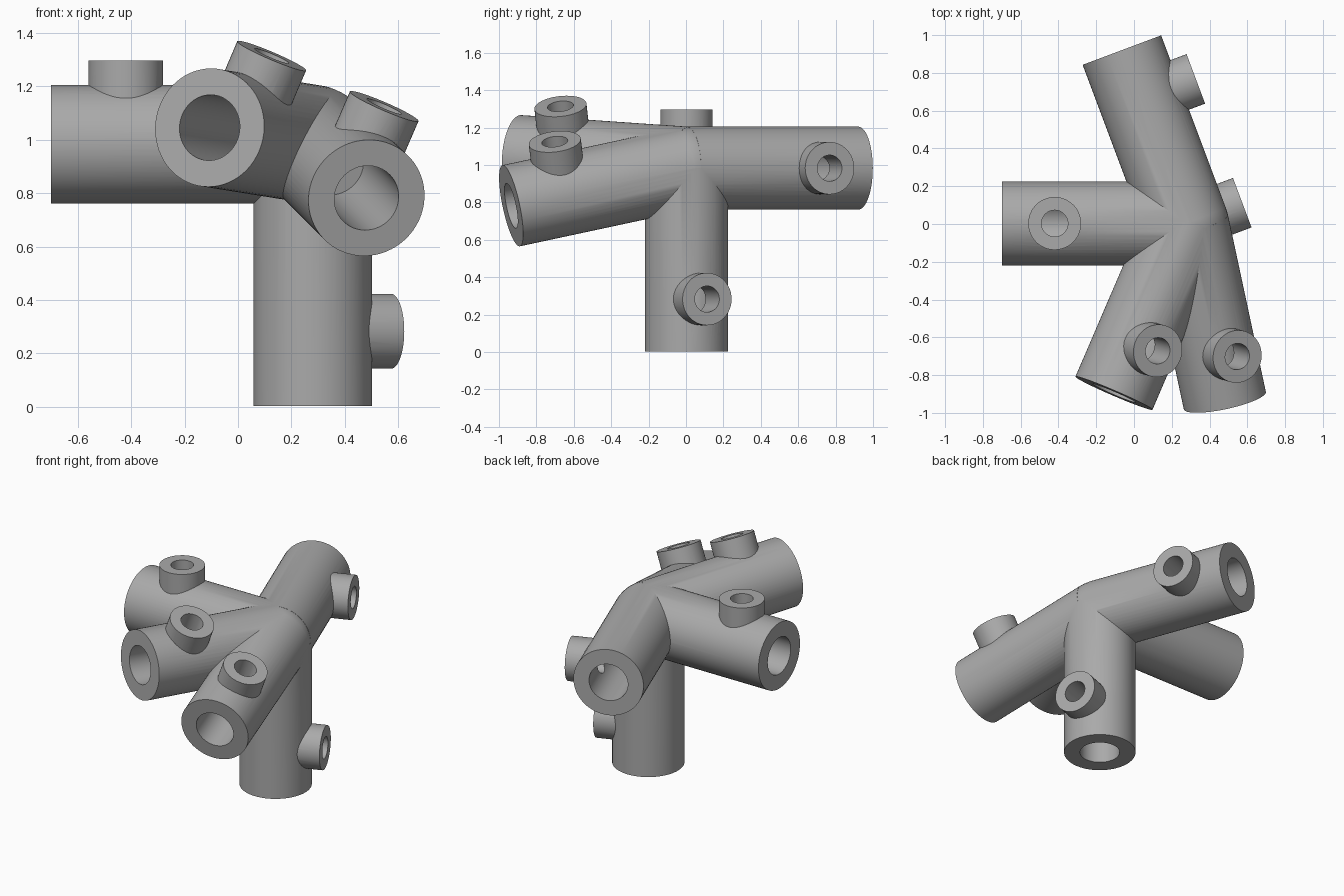
import bpy
from mathutils import Vector

cube = bpy.data.objects.get("Cube")
if cube:
    bpy.data.objects.remove(cube, do_unlink=True)

NODE = Vector((0.28, 0.003, 0.983))
ARM_R, BORE_R, ARM_LEN, BORE_DEPTH = 0.222, 0.123, 0.98, 0.64
BOSS_R, BOSS_BORE_R, BOSS_LEN, BOSS_AT = 0.14, 0.07, 0.313, 0.70

# name: (arm direction, direction its set screw boss points)
ARMS = {
    "post": ((0, 0, -1), (0.937, 0.351, 0)),
    "side": ((-1, 0, 0), (0, 0, 1)),
    "back": ((-0.351, 0.936, 0), (0.937, 0.351, 0)),
    "front_right": ((-0.394, -0.917, 0.0635), (0.126, -0.025, 0.288)),
    "front_left": ((0.205, -0.957, -0.205), (0.122, -0.03, 0.285)),
}

grey = bpy.data.materials.new("plain_grey")
grey.use_nodes = True
grey.diffuse_color = (0.4, 0.4, 0.4, 1)
grey.node_tree.nodes["Principled BSDF"].inputs["Base Color"].default_value = (0.4, 0.4, 0.4, 1)


def rod(name, start, end, radius, sides=64):
    axis = end - start
    bpy.ops.mesh.primitive_cylinder_add(
        vertices=sides, radius=radius, depth=axis.length, location=(start + end) / 2,
        rotation=axis.to_track_quat("Z", "Y").to_euler())
    obj = bpy.context.object
    obj.name = name
    obj.data.materials.append(grey)
    return obj


def combine(target, tool, operation):
    mod = target.modifiers.new(operation.lower(), "BOOLEAN")
    mod.operation, mod.solver, mod.object = operation, "EXACT", tool
    bpy.context.view_layer.objects.active = target
    bpy.ops.object.modifier_apply(modifier=mod.name)
    bpy.data.objects.remove(tool, do_unlink=True)


# Rounded core where the arms meet
bpy.ops.mesh.primitive_uv_sphere_add(segments=64, ring_count=32, radius=ARM_R - 0.001, location=NODE)
hub = bpy.context.object
hub.name = "tube_connector"
hub.data.materials.append(grey)

# Arms and bosses are joined first, so the bores cut through everything
solids, bores = [], []
for name, (along, out) in ARMS.items():
    along = Vector(along).normalized()
    out = Vector(out)
    out = (out - along * out.dot(along)).normalized()
    end = NODE + along * ARM_LEN
    seat = NODE + along * BOSS_AT
    tip = seat + out * BOSS_LEN
    solids.append(rod(name + "_arm", NODE, end, ARM_R))
    solids.append(rod(name + "_boss", seat, tip, BOSS_R, 48))
    bores.append(rod(name + "_bore", end - along * BORE_DEPTH, end + along * 0.05, BORE_R))
    bores.append(rod(name + "_screw_hole", seat, tip + out * 0.05, BOSS_BORE_R, 48))

for part in solids:
    combine(hub, part, "UNION")
for part in bores:
    part.hide_render = True
    combine(hub, part, "DIFFERENCE")

# Smooth walls with crisp rims
bpy.ops.object.select_all(action="DESELECT")
hub.select_set(True)
bpy.context.view_layer.objects.active = hub
bpy.ops.object.shade_smooth_by_angle(angle=0.52)
